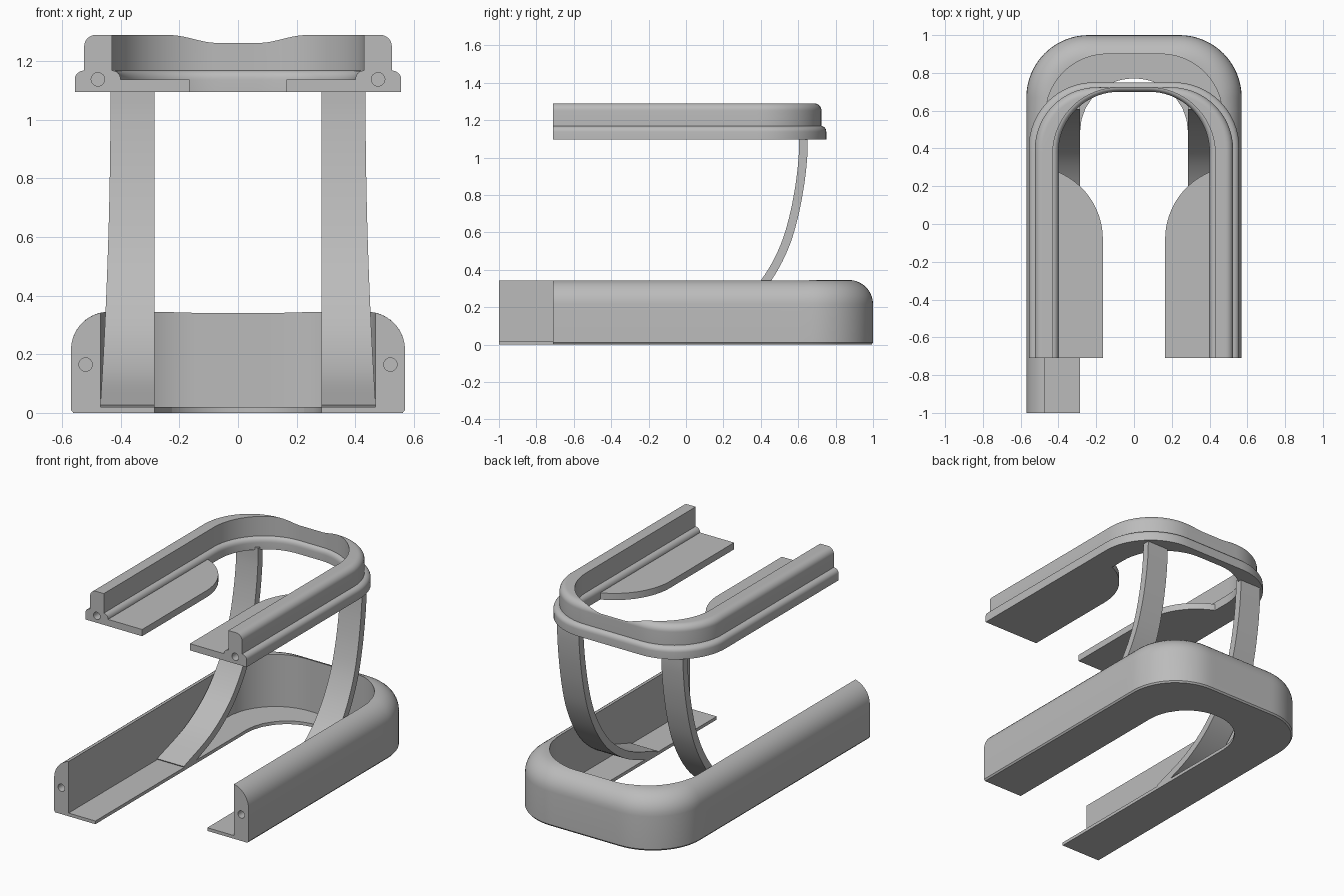
import bpy, bmesh, math
from mathutils import Vector

cube = bpy.data.objects.get("Cube")
if cube:
    bpy.data.objects.remove(cube)

grey = bpy.data.materials.new("plain_grey")
grey.use_nodes = True
grey.diffuse_color = (0.5, 0.5, 0.5, 1)
grey.node_tree.nodes["Principled BSDF"].inputs["Base Color"].default_value = (0.5, 0.5, 0.5, 1)


def loft(name, sections):
    """Skin closed cross-sections and cap both ends."""
    bm = bmesh.new()
    rows = [[bm.verts.new(p) for p in s] for s in sections]
    n = len(rows[0])
    for a, b in zip(rows, rows[1:]):
        for i in range(n):
            j = (i + 1) % n
            bm.faces.new((a[i], a[j], b[j], b[i]))
    bm.faces.new(rows[0])
    bm.faces.new(rows[-1][::-1])
    bmesh.ops.remove_doubles(bm, verts=bm.verts[:], dist=1e-5)
    bmesh.ops.recalc_face_normals(bm, faces=bm.faces[:])
    mesh = bpy.data.meshes.new(name)
    bm.to_mesh(mesh)
    bm.free()
    mesh.materials.append(grey)
    obj = bpy.data.objects.new(name, mesh)
    bpy.context.collection.objects.link(obj)
    return obj


def select(obj):
    bpy.ops.object.select_all(action="DESELECT")
    obj.select_set(True)
    bpy.context.view_layer.objects.active = obj


def smooth(obj):
    select(obj)
    bpy.ops.object.shade_smooth_by_angle(angle=math.radians(30))


def drill(obj, x, y, z):
    """Bore a round screw hole into a front end face."""
    bpy.ops.mesh.primitive_cylinder_add(vertices=24, radius=0.023, depth=0.2,
                                        location=(x, y, z), rotation=(math.pi / 2, 0, 0))
    cutter = bpy.context.object
    cutter.hide_render = True
    select(obj)
    mod = obj.modifiers.new("hole", "BOOLEAN")
    mod.operation, mod.object, mod.solver = "DIFFERENCE", cutter, "EXACT"
    bpy.ops.object.modifier_apply(modifier=mod.name)
    bpy.data.objects.remove(cutter)


def half_path(w, back, r, front):
    """Points and outward normals of half a U outline, front to centre."""
    cx, cy = w - r, back - r
    pts = [(Vector((w, front)), Vector((1, 0)))]
    pts += [(Vector((w, 0.2 + (cy - 0.2) * k / 8)), Vector((1, 0))) for k in range(8)]
    for k in range(17):
        n = Vector((math.cos(k * math.pi / 32), math.sin(k * math.pi / 32)))
        pts.append((Vector((cx, cy)) + n * r, n))
    pts += [(Vector((cx * (1 - k / 8), back)), Vector((0, 1))) for k in range(1, 9)]
    return pts


def u_path(w, back, r, front_left, front_right):
    flip = Vector((-1, 1))
    right = half_path(w, back, r, front_right)[:-1]
    return half_path(w, back, r, front_left) + [(p * flip, n * flip) for p, n in reversed(right)]


def depth_to(p, n, w, back, r):
    """Distance inward from p to a smaller U outline."""
    lo, hi = 0.0, 0.45
    for _ in range(40):
        mid = (lo + hi) / 2
        q = p - n * mid
        qx, qy = abs(q.x) - (w - r), q.y - (back - r)
        dist = (math.hypot(qx, qy) if min(qx, qy) > 0 else max(qx, qy)) - r
        lo, hi = (mid, hi) if dist > 0 else (lo, mid)
    return lo


def fillet(start, t, r, z, steps=8):
    """Rounded outer top edge, cut short where the wall is thin."""
    end = math.acos(1 - min(t, r) / r)
    return [(start + r * (1 - math.cos(end * k / steps)), z + r * math.sin(end * k / steps))
            for k in range(steps + 1)]


def sweep(name, path, profile):
    sections = []
    for p, n in path:
        sections.append([(*(p - n * d), z) for d, z in profile(p, n)])
    return loft(name, sections)


# Base: tall rounded wall with a thin floor lip
def base_profile(p, n):
    t = depth_to(p, n, 0.47, 0.9, 0.33)
    lip = depth_to(p, n, 0.285, 0.77, 0.28)
    arc = fillet(0, t, 0.13, 0.215)
    return [(0.008, 0), (0, 0.01)] + arc + [(t, arc[-1][1]), (t, 0.02), (lip, 0.02), (lip, 0)]


base = sweep("base_wall", u_path(0.57, 1, 0.33, -0.71, -1), base_profile)
drill(base, 0.52, -0.71, 0.165)
drill(base, -0.52, -1, 0.165)
smooth(base)


# Upper ring: flange, rounded wall and inner bead
def ring_profile(p, n):
    wall = depth_to(p, n, 0.525, 0.724, 0.33)
    inner = depth_to(p, n, 0.43, 0.722, 0.35)
    bead = depth_to(p, n, 0.4, 0.7, 0.32)
    steps = [k * math.pi / 12 for k in range(7)]
    flange = [(wall * (1 - math.cos(a)), 1.138 + 0.03 * math.sin(a)) for a in steps]
    top = fillet(wall, inner - wall, 0.04, 1.25)
    roll = [(inner + (bead - inner) * math.sin(a), 1.137 + 0.031 * math.cos(a)) for a in steps]
    return [(0, 1.095)] + flange + top + [(inner, top[-1][1])] + roll + [(bead, 1.095)]


ring = sweep("upper_ring", u_path(0.557, 0.75, 0.345, -0.71, -0.71), ring_profile)
for side in (1, -1):
    drill(ring, side * 0.478, -0.71, 1.138)
smooth(ring)

# Curved struts: centre line in y and z, from ring to floor
line = [Vector(q) for q in ((0.628, 1.11), (0.625, 1.0), (0.608, 0.85), (0.575, 0.68),
                            (0.525, 0.52), (0.44, 0.36), (0.32, 0.22), (0.14, 0.1), (-0.12, 0.005))]


def spline(pts, steps=5):
    ext = [2 * pts[0] - pts[1]] + pts + [2 * pts[-1] - pts[-2]]
    out = []
    for a, b, c, d in zip(ext, ext[1:], ext[2:], ext[3:]):
        for k in range(steps):
            t = k / steps
            out.append(b + (c - a) * t / 2 + (2 * a - 5 * b + 4 * c - d) * t * t / 2
                       + (3 * b - a - 3 * c + d) * t ** 3 / 2)
    return out + [pts[-1]]


curve = spline(line)
for side, label in ((1, "left"), (-1, "right")):
    # Strut, widening towards the foot
    sections = []
    for i, c in enumerate(curve):
        tan = (curve[min(i + 1, len(curve) - 1)] - curve[max(i - 1, 0)]).normalized()
        off = Vector((-tan.y, tan.x)) * 0.023
        outer = 0.435 + 0.035 * (1 - min(c.y, 1.1) / 1.1) ** 2
        a, b = c + off, c - off
        sections.append([(side * x, q.x, max(q.y, 0.004))
                         for x, q in ((0.285, a), (outer, a), (outer, b), (0.285, b))])
    smooth(loft(label + "_strut", sections))

    # Shelf with a rounded rear corner
    stop = math.acos(0.13 / 0.385)
    outline = [(0.42, -0.71), (0.165, -0.71)]
    outline += [(0.55 - 0.385 * math.cos(stop * k / 20), -0.08 + 0.385 * math.sin(stop * k / 20))
                for k in range(21)]
    smooth(loft(label + "_shelf", [[(side * x, y, z) for x, y in outline] for z in (1.095, 1.137)]))
